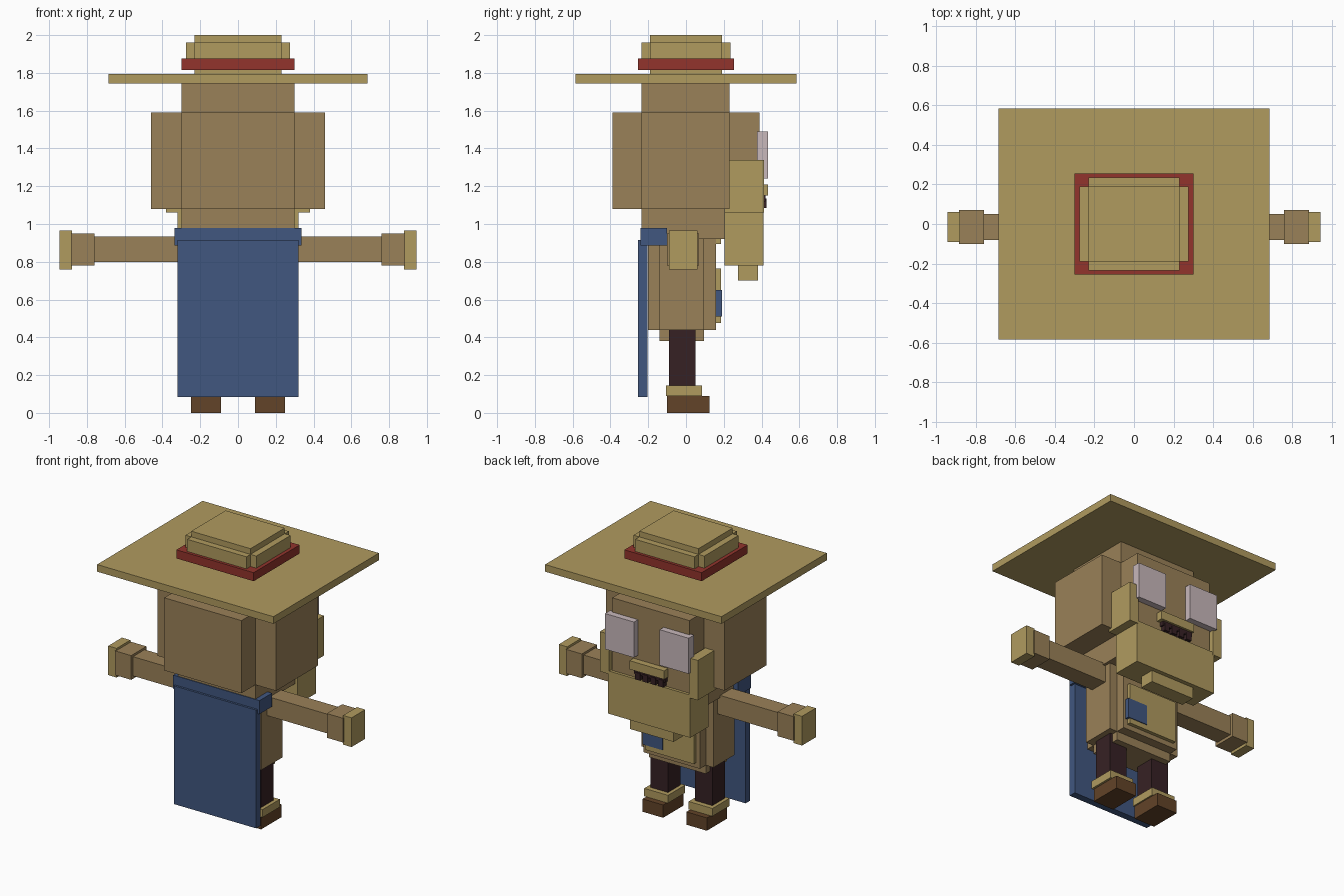
import bpy
import bmesh


def material(name, r, g, b):
    lin = [((c / 255 + 0.055) / 1.055) ** 2.4 for c in (r, g, b)]
    m = bpy.data.materials.new(name)
    m.diffuse_color = (*lin, 1)
    return m


SKIN = material("brown_skin", 154, 129, 88)
STRAW = material("straw_tan", 176, 155, 95)
BLUE = material("cape_blue", 65, 87, 128)
RED = material("band_red", 146, 52, 44)
DARK = material("dark_trousers", 54, 33, 36)
SHOE = material("shoe_brown", 98, 67, 40)
EYE = material("pale_eye", 200, 184, 187)


def boxes(name, mat, *spans):
    """One object made of boxes, each given as (x0, x1, y0, y1, z0, z1)."""
    bm = bmesh.new()
    for x0, x1, y0, y1, z0, z1 in spans:
        cube = bmesh.ops.create_cube(bm, size=1)
        for v in cube["verts"]:
            v.co = (x1 if v.co.x > 0 else x0,
                    y1 if v.co.y > 0 else y0,
                    z1 if v.co.z > 0 else z0)
    mesh = bpy.data.meshes.new(name)
    bm.to_mesh(mesh)
    bm.free()
    mesh.materials.append(mat)
    obj = bpy.data.objects.new(name, mesh)
    bpy.context.collection.objects.link(obj)


def centred(name, mat, *spans):
    """Boxes symmetric in x, each given as (half_width, y0, y1, z0, z1)."""
    boxes(name, mat, *[(-s[0], *s) for s in spans])


def pair(name, mat, x0, x1, *rest):
    """A box on each side of the body."""
    boxes("left_" + name, mat, (-x1, -x0, *rest))
    boxes("right_" + name, mat, (x0, x1, *rest))


# Hat
centred("hat_brim", STRAW, (0.685, -0.585, 0.585, 1.745, 1.795))
centred("hat_crown", STRAW,
        (0.23, -0.19, 0.19, 1.795, 2.0),
        (0.275, -0.19, 0.19, 1.87, 1.96),
        (0.23, -0.235, 0.235, 1.87, 1.96))
centred("hat_band", RED, (0.30, -0.255, 0.255, 1.815, 1.875))

# Head with notched corners, and neck
centred("head", SKIN,
        (0.30, -0.39, 0.39, 1.08, 1.59),
        (0.46, -0.235, 0.23, 1.08, 1.59),
        (0.30, -0.235, 0.23, 1.59, 1.745))
centred("neck", SKIN, (0.30, -0.235, 0.205, 0.92, 1.08))

# Face
pair("eye", EYE, 0.10, 0.325, 0.375, 0.435, 1.24, 1.49)
pair("sideburn", STRAW, 0.31, 0.38, 0.205, 0.412, 1.06, 1.34)
centred("beard", STRAW, (0.32, 0.205, 0.41, 0.78, 1.08))
centred("beard_tip", STRAW, (0.17, 0.275, 0.38, 0.70, 0.78))
centred("moustache", STRAW, (0.135, 0.38, 0.435, 1.15, 1.21))
boxes("mouth", DARK, (-0.13, 0.11, 0.38, 0.42, 1.12, 1.15),
      *[(x, x + 0.04, 0.38, 0.425, 1.085, 1.135) for x in (-0.12, -0.06, 0.0, 0.06)])

# Torso with notched corners, collar and belly plate
centred("torso", SKIN,
        (0.28, -0.14, 0.095, 0.44, 0.92),
        (0.22, -0.20, 0.16, 0.44, 0.92),
        (0.22, -0.14, 0.095, 0.38, 0.44))
centred("collar", STRAW, (0.22, -0.20, 0.185, 0.895, 0.93))
centred("belly_plate", STRAW, (0.19, 0.15, 0.185, 0.475, 0.765))
boxes("pouch", BLUE, (0.05, 0.205, 0.155, 0.19, 0.51, 0.65))

# Arms
pair("arm", SKIN, 0.25, 0.77, -0.08, 0.05, 0.80, 0.935)
pair("cuff", SKIN, 0.76, 0.885, -0.10, 0.07, 0.78, 0.95)
pair("hand", STRAW, 0.88, 0.945, -0.09, 0.062, 0.76, 0.965)

# Legs
pair("leg", DARK, 0.105, 0.24, -0.09, 0.05, 0.14, 0.44)
pair("ankle_cuff", STRAW, 0.08, 0.265, -0.105, 0.085, 0.09, 0.145)
pair("shoe", SHOE, 0.09, 0.25, -0.10, 0.125, 0.0, 0.09)

# Cape
centred("cape", BLUE, (0.32, -0.255, -0.205, 0.085, 0.915))
centred("cape_shoulders", BLUE, (0.335, -0.24, -0.10, 0.885, 0.98))
